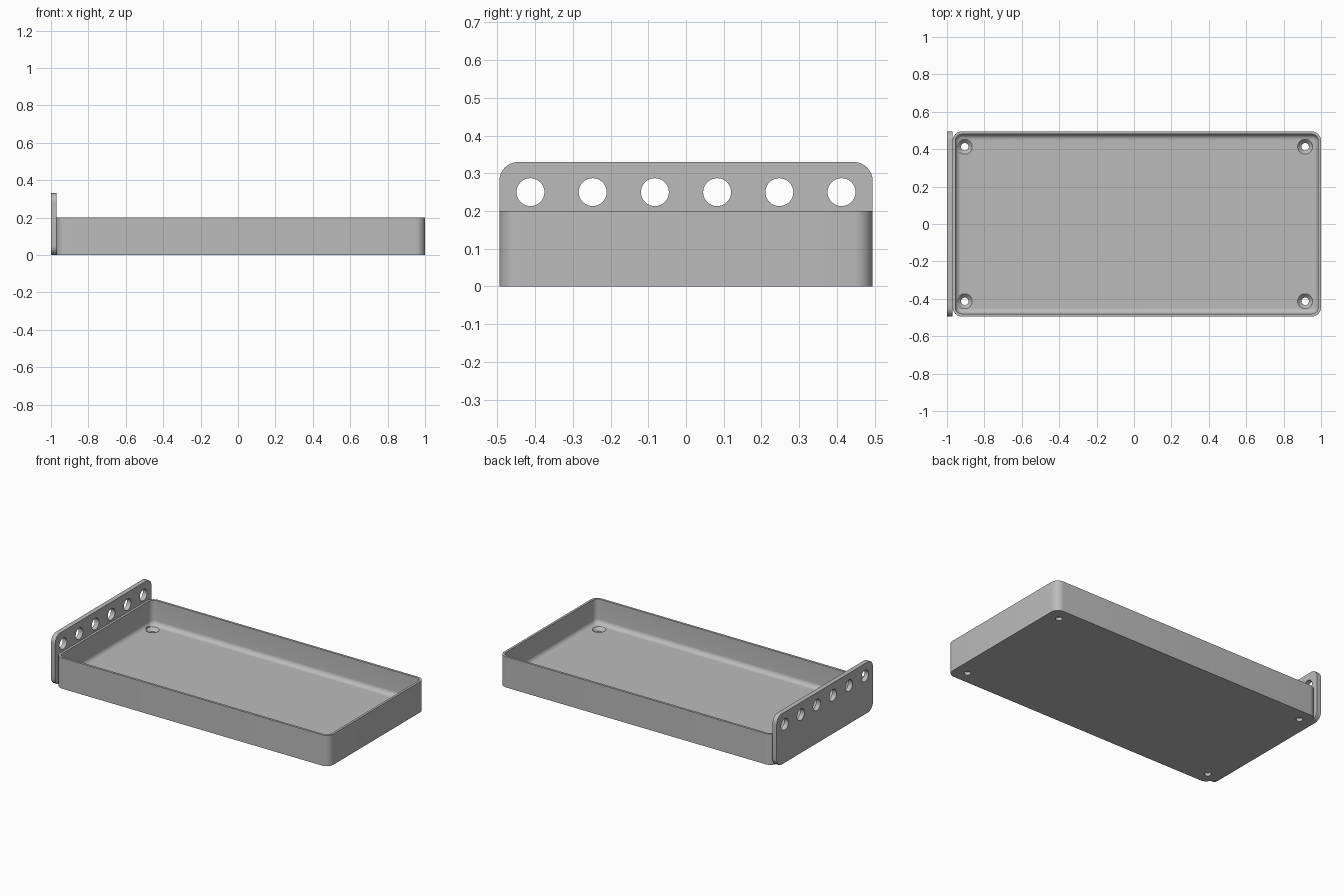
import bpy, bmesh, math
from mathutils import Vector, Matrix

if "Cube" in bpy.data.objects:
    bpy.data.objects.remove(bpy.data.objects["Cube"], do_unlink=True)

GREY = (0.5, 0.5, 0.5, 1.0)
grey = bpy.data.materials.new("plain_grey")
grey.use_nodes = True
grey.diffuse_color = GREY
grey.node_tree.nodes["Principled BSDF"].inputs["Base Color"].default_value = GREY


def rounded_rect(hx, hy, r, z, steps=8):
    """Closed ring of points for a rounded rectangle at height z."""
    ring = []
    for i, (sx, sy) in enumerate([(1, 1), (-1, 1), (-1, -1), (1, -1)]):
        for k in range(steps + 1):
            a = math.pi / 2 * (i + k / steps)
            ring.append(Vector((sx * (hx - r) + r * math.cos(a),
                                sy * (hy - r) + r * math.sin(a), z)))
    return ring


def circle(r, z, n=40):
    return [Vector((r * math.cos(math.tau * k / n), r * math.sin(math.tau * k / n), z))
            for k in range(n)]


def add_loft(bm, rings, matrix):
    """Skin a stack of equal rings and cap both ends."""
    loops = [[bm.verts.new(matrix @ p) for p in ring] for ring in rings]
    n = len(loops[0])
    for a, b in zip(loops, loops[1:]):
        for k in range(n):
            bm.faces.new((a[k], a[(k + 1) % n], b[(k + 1) % n], b[k]))
    bm.faces.new(loops[0])
    bm.faces.new(loops[-1])


def make_object(name, lofts):
    bm = bmesh.new()
    for rings, matrix in lofts:
        add_loft(bm, rings, matrix)
    bmesh.ops.recalc_face_normals(bm, faces=bm.faces)
    mesh = bpy.data.meshes.new(name)
    bm.to_mesh(mesh)
    bm.free()
    mesh.materials.append(grey)
    obj = bpy.data.objects.new(name, mesh)
    bpy.context.collection.objects.link(obj)
    return obj


def drill_and_smooth(obj, cutter):
    """Subtract the cutter, remove it, then smooth the curved faces."""
    mod = obj.modifiers.new("holes", 'BOOLEAN')
    mod.operation = 'DIFFERENCE'
    mod.solver = 'EXACT'
    mod.object = cutter
    cutter.hide_render = True
    bpy.ops.object.select_all(action='DESELECT')
    obj.select_set(True)
    bpy.context.view_layer.objects.active = obj
    bpy.ops.object.modifier_apply(modifier=mod.name)
    bpy.data.objects.remove(cutter, do_unlink=True)
    bpy.ops.object.shade_smooth_by_angle(angle=math.radians(30))


# Tray: outer wall, thin rim, inner wall and a fillet down to the floor
HX, HY, R, HEIGHT = 0.985, 0.495, 0.05, 0.2
WALL, FLOOR, FILLET = 0.015, 0.04, 0.03


def inset_ring(d, z):
    return rounded_rect(HX - d, HY - d, R - d, z)


rings = [inset_ring(0, 0), inset_ring(0, HEIGHT), inset_ring(WALL, HEIGHT)]
for k in range(9):
    a = math.pi / 2 * k / 8
    rings.append(inset_ring(WALL + FILLET * (1 - math.cos(a)),
                            FLOOR + FILLET * (1 - math.sin(a))))
tray = make_object("tray", [(rings, Matrix.Translation((0.015, 0, 0)))])

# Countersunk screw holes in the four floor corners
screw = [circle(0.02, -0.02), circle(0.02, 0.02), circle(0.04, FLOOR), circle(0.04, FLOOR + 0.02)]
drill_and_smooth(tray, make_object("screw_cutter", [
    (screw, Matrix.Translation((x, y, 0))) for x in (-0.905, 0.915) for y in (-0.413, 0.413)]))

# End plate: upright rounded panel with its thickness along x
THICK, PLATE_H = 0.03, 0.33
upright = Matrix(((0, 0, 1, 0), (1, 0, 0, 0), (0, 1, 0, 0), (0, 0, 0, 1)))
panel = [rounded_rect(HY, PLATE_H / 2, 0.05, z) for z in (0, THICK)]
plate = make_object("end_plate", [(panel, Matrix.Translation((-1, 0, PLATE_H / 2)) @ upright)])

# Row of six round holes along the top of the plate
bore = [circle(0.037, z) for z in (-0.02, THICK + 0.02)]
drill_and_smooth(plate, make_object("bore_cutter", [
    (bore, Matrix.Translation((-1, (i - 2.5) * 0.165, 0.25)) @ upright) for i in range(6)]))
